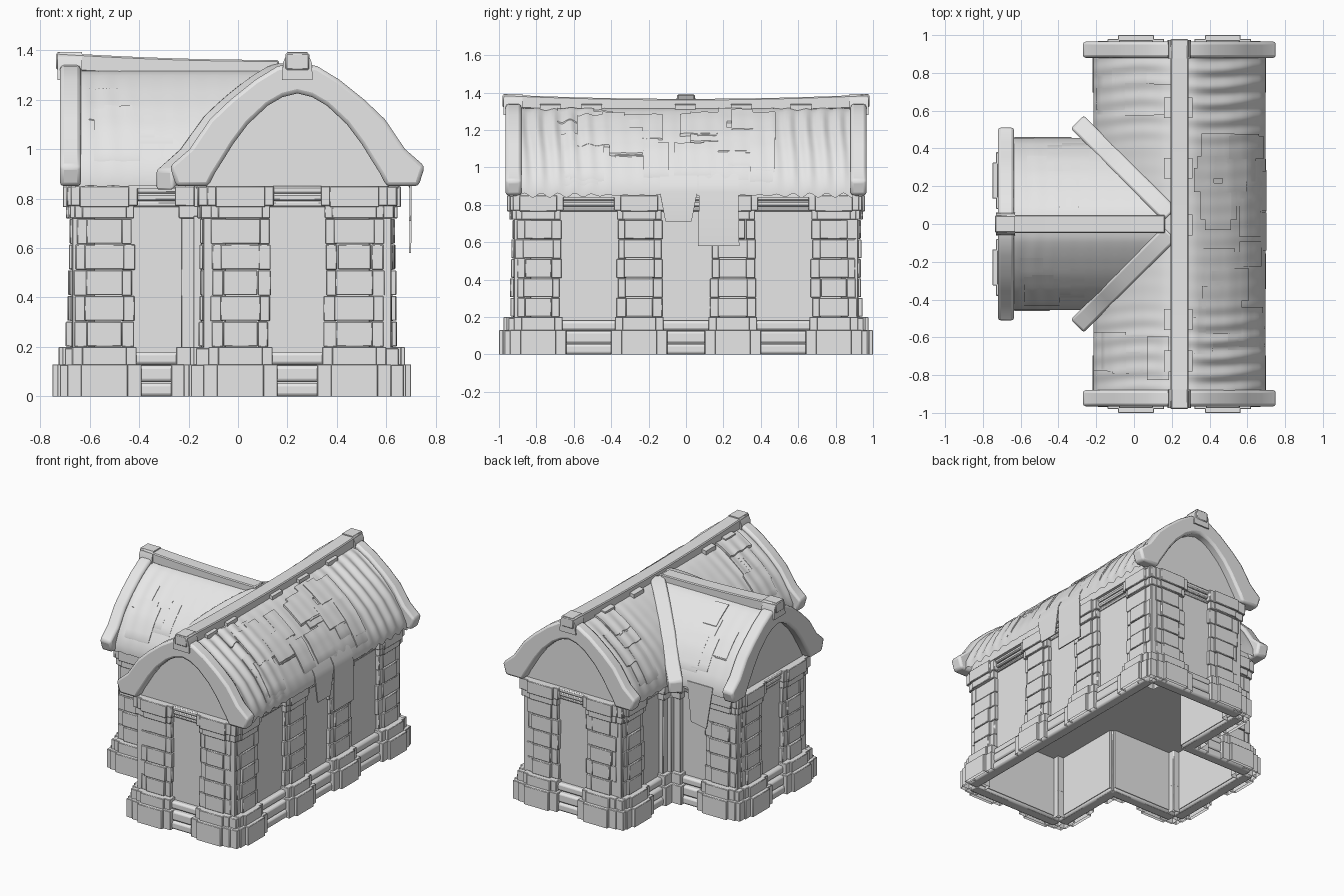
import bpy, bmesh, math, random
from mathutils import Vector

random.seed(4)
cube = bpy.data.objects.get("Cube")
if cube:
    bpy.data.objects.remove(cube)

stone = bpy.data.materials.new("pale grey stone")
stone.use_nodes = True
stone.diffuse_color = (0.8, 0.8, 0.8, 1)
stone.node_tree.nodes["Principled BSDF"].inputs["Base Color"].default_value = (0.8, 0.8, 0.8, 1)

parts = {}
CX = 0.24      # ridge line of the main hall
HALF = 0.36    # half width of both halls
END = 0.9      # main hall end wall
WING = -0.65   # wing end wall


def mesh_of(name):
    return parts.setdefault(name, bmesh.new())


def loft(name, rings):
    """Join equal rings of points into a closed solid."""
    bm = mesh_of(name)
    loops = [[bm.verts.new(p) for p in ring] for ring in rings]
    n = len(loops[0])
    faces = [bm.faces.new((a[i], a[(i + 1) % n], b[(i + 1) % n], b[i]))
             for a, b in zip(loops, loops[1:]) for i in range(n)]
    faces += [bm.faces.new(loops[0][::-1]), bm.faces.new(loops[-1])]
    bmesh.ops.recalc_face_normals(bm, faces=faces)


def box(name, a, b):
    (x0, y0, z0), (x1, y1, z1) = a, b
    loft(name, [[(x0, y0, z), (x1, y0, z), (x1, y1, z), (x0, y1, z)] for z in (z0, z1)])


def wall_box(name, wall, t0, t1, n0, n1, z0, z1):
    """Box in wall terms: t along the wall, n outward."""
    cx, cy, nx, ny = wall
    p = [(cx - ny * t + nx * n, cy + nx * t + ny * n, z)
         for t, n, z in ((t0, n0, z0), (t1, n1, z1))]
    box(name, *p)


def interp(table, d):
    d = abs(d)
    for (a, za), (b, zb) in zip(table, table[1:]):
        if d <= b or (b, zb) == table[-1]:
            return za + (zb - za) * (d - a) / (b - a)


def main_hall(d, u, z):
    return (CX + d, u, z)


def wing_hall(d, u, z):
    return (u, -d, z)


# Solid upper cores, hollow beneath
box("hall_core", (CX - HALF, -END, 0.45), (CX + HALF, END, 0.87))
box("wing_core", (WING, -HALF, 0.45), (0, HALF, 0.87))

# Walls: centre and outward direction, pier positions, spans along the wall
front, back = (CX, -END, 0, -1), (CX, END, 0, 1)
right, left = (CX + HALF, 0, 1, 0), (CX - HALF, 0, -1, 0)
wing_end = (WING, 0, -1, 0)
wing_front, wing_back = (0, -HALF, 0, -1), (0, HALF, 0, 1)
walls = [(front, (-0.23, 0.23), [(-HALF, HALF)]),
         (back, (-0.23, 0.23), [(-HALF, HALF)]),
         (right, (-0.79, -0.25, 0.25, 0.79), [(-END, END)]),
         (left, (-0.79, 0.79), [(-END, -HALF), (HALF, END)]),
         (wing_end, (-0.23, 0.23), [(-HALF, HALF)]),
         (wing_front, (-0.54,), [(WING, -0.12)]),
         (wing_back, (0.54,), [(0.12, -WING)])]


def pier(wall, t):
    for half, out, z0, z1 in ((0.15, 0.08, 0, 0.13), (0.095, 0.1, 0, 0.13),
                              (0.13, 0.06, 0.12, 0.2), (0.09, 0.075, 0.12, 0.2)):
        wall_box("pier_bases", wall, t - half, t + half, -0.01, out, z0, z1)
    for half, out, z0, z1 in ((0.12, 0.035, 0.72, 0.78), (0.09, 0.045, 0.72, 0.77),
                              (0.135, 0.045, 0.77, 0.85), (0.1, 0.058, 0.765, 0.85)):
        wall_box("pier_caps", wall, t - half, t + half, -0.01, out, z0, z1)
    # stacked stones between two thin jointed posts
    step = 0.52 / 5
    for i in range(5):
        z = 0.2 + i * step
        grow = random.uniform(-0.008, 0.008)
        lean = 0.042 - 0.003 * i
        wall_box("pier_stones", wall, t - 0.074 - grow, t + 0.074 + grow, -0.01,
                 lean + random.uniform(-0.005, 0.005), z + 0.002, z + step - 0.002)
        for s in (-1, 1):
            edge = 0.118 + random.uniform(-0.008, 0.008)
            wall_box("pier_posts", wall, t + s * 0.07, t + s * edge, -0.01,
                     0.025 + random.uniform(-0.004, 0.004), z, z + step - 0.002)


for wall, piers, spans in walls:
    for t in piers:
        pier(wall, t)
    for a, b in spans:
        wall_box("wall_panels", wall, a, b, -0.025, 0, 0.02, 0.46)
        # rounded steps below the openings and lintel bars above
        for out, z0, z1 in ((0.06, 0, 0.055), (0.055, 0.058, 0.125), (0.035, 0.128, 0.18)):
            wall_box("steps", wall, a, b, -0.02, out, z0, z1)
        for out, z0, z1 in ((0.014, 0.765, 0.79), (0.024, 0.79, 0.82), (0.03, 0.82, 0.85)):
            wall_box("lintels", wall, a, b, -0.01, out, z0, z1)

# Outer corner blocks
corners = [(CX + sx * HALF, sy * END, sx, sy) for sx in (-1, 1) for sy in (-1, 1)]
corners += [(WING, sy * HALF, -1, sy) for sy in (-1, 1)]
for x, y, sx, sy in corners:
    for name, out, z0, z1 in (("corner_bases", 0.07, 0, 0.128), ("corner_bases", 0.05, 0.12, 0.195),
                              ("corner_posts", 0.02, 0.19, 0.73), ("corner_caps", 0.03, 0.72, 0.775),
                              ("corner_caps", 0.041, 0.77, 0.848)):
        box(name, (x - sx * 0.07, y - sy * 0.07, z0), (x + sx * out, y + sy * out, z1))

# Inner corner blocks where the wing meets the hall
for s in (-1, 1):
    x, y = CX - HALF, s * HALF
    for name, long, short, z0, z1 in (("inner_bases", 0.15, 0.08, 0, 0.13), ("inner_bases", 0.13, 0.06, 0.12, 0.2),
                                      ("inner_posts", 0.11, 0.03, 0.19, 0.73), ("inner_posts", 0.06, 0.06, 0.19, 0.73),
                                      ("inner_caps", 0.12, 0.045, 0.72, 0.775), ("inner_caps", 0.135, 0.06, 0.77, 0.85)):
        box(name, (x + 0.01, y - s * 0.01, z0), (x - long, y + s * short, z1))
        box(name, (x + 0.01, y - s * 0.01, z0), (x - short, y + s * long, z1))

# Base stones are hollow shells, open underneath
for name in ("pier_bases", "corner_bases", "inner_bases"):
    bm = parts[name]
    under = [f for f in bm.faces if f.calc_center_median().z < 0.001 or abs(f.calc_center_median().z - 0.12) < 0.001]
    bmesh.ops.delete(bm, geom=under, context="FACES_ONLY")

# Roof profiles: distance from the ridge, height
roof = [(0, 1.325), (0.08, 1.308), (0.17, 1.25), (0.27, 1.17), (0.354, 1.08), (0.42, 0.975), (0.455, 0.9)]
outer = [(0, 1.35), (0.08, 1.335), (0.17, 1.28), (0.27, 1.2), (0.354, 1.12), (0.435, 1.0), (0.515, 0.93), (0.49, 0.85)]
inner = [(0, 1.225), (0.06, 1.21), (0.12, 1.175), (0.2, 1.1), (0.26, 1.02), (0.3, 0.955), (0.335, 0.9), (0.36, 0.85)]


def mirrored(half):
    return [(-d, z) for d, z in half[:0:-1]] + half


def arch_band(name, hall, top, low, u0, u1):
    loft(name, [[hall(a, u0, za), hall(a, u1, za), hall(b, u1, zb), hall(b, u0, zb)]
                for (a, za), (b, zb) in zip(mirrored(top), mirrored(low))])


def roof_sheet(name, hall, d0, d1, u0, u1, lift, thick, ripple, cols):
    """Curved covering with ripples running down the slope."""
    rows = max(4, int((u1 - u0) / 0.012))
    rings = []
    for i in range(rows + 1):
        u = u0 + (u1 - u0) * i / rows
        fade = min(1, max(0.12, (abs(u) - 0.35) * 4)) * ripple
        top = []
        for j in range(cols + 1):
            d = d0 + (d1 - d0) * j / cols
            side = 1 if d > 0 else 0.4
            wave = side * fade * math.sin(u * 70 + math.sin(d * 9)) * min(1, abs(d) * 6)
            top.append((d, interp(roof, d) + lift + wave))
        ring = [hall(d, u, z) for d, z in top]
        ring += [hall(d, u, z - thick) for d, z in reversed(top)]
        rings.append(ring)
    loft(name, rings)


roof_sheet("hall_roof", main_hall, -0.455, 0.455, -0.89, 0.89, 0, 0.05, 0.012, 28)
roof_sheet("wing_roof", wing_hall, -0.455, 0.455, -0.66, 0.2, 0, 0.05, 0.003, 28)

# Worn overlapping slates
for i in range(40):
    s = 1 if i % 3 else -1
    u = random.uniform(-0.75, 0.4) if s > 0 else random.choice((-0.8, 0.58)) + random.uniform(-0.03, 0.05)
    d = random.uniform(0.04, 0.32)
    ends = sorted((s * d, s * min(0.455, d + random.uniform(0.1, 0.2))))
    roof_sheet("hall_slates", main_hall, *ends, u, u + random.uniform(0.1, 0.24),
               random.uniform(0.005, 0.016), 0.03, 0.01, 6)
for i in range(12):
    s = 1 if i % 2 else -1
    u, d = random.uniform(-0.62, -0.35), random.uniform(0.05, 0.3)
    ends = sorted((s * d, s * (d + 0.14)))
    roof_sheet("wing_slates", wing_hall, *ends, u, u + random.uniform(0.08, 0.2),
               random.uniform(0.003, 0.009), 0.02, 0.003, 6)

# Gable fill and curved gable boards
fill = [(d * 0.9, z - 0.035) for d, z in roof]
base = [(d, 0.84) for d, z in fill]
arch_band("hall_gables", main_hall, fill, base, -0.905, 0.905)
arch_band("wing_gable", wing_hall, fill, base, -0.655, 0)
for hall, name, ends in ((main_hall, "hall_gable_boards", ((-1, END), (1, END))),
                         (wing_hall, "wing_gable_boards", ((-1, -WING + 0.005),))):
    for s, e in ends:
        arch_band(name, hall, outer, inner, s * (e - 0.02), s * (e + 0.065))


def beam(name, path, side, thick):
    side, down = Vector(side), Vector((0, 0, thick))
    loft(name, [[p - side, p + side, p + side - down, p - side - down]
                for p in map(Vector, path)])


# Sagging ridge beams with end blocks
ridge = [(-0.98 + 1.96 * i / 16) for i in range(17)]
beam("hall_ridge", [(CX, u, 1.366 + 0.024 * u * u) for u in ridge], (0.048, 0, 0), 0.07)
beam("wing_ridge", [(-0.735 + 0.09 * i, 0, 1.36 + 0.03 * (1 - i / 10) ** 2) for i in range(11)],
     (0, 0.048, 0), 0.07)
for hall, ends in ((main_hall, (-0.975, 0.975)), (wing_hall, (-0.73,))):
    for e in ends:
        s = math.copysign(0.05, e)
        loft("ridge_end_blocks", [[hall(-0.062, u, 1.28), hall(0.062, u, 1.28), hall(0.058, u, 1.35),
                                   hall(0.04, u, 1.392), hall(-0.04, u, 1.392), hall(-0.058, u, 1.35)]
                                  for u in (e, e - s * 2)])
for u in (-0.72, -0.5, 0.0, 0.3, 0.62):
    roof_sheet("ridge_saddles", main_hall, -0.08, 0.07, u - 0.06, u + 0.05, 0.024, 0.03, 0, 6)

# Valley boards
for s in (-1, 1):
    path = [(CX - d, s * d, interp(outer[:-1], d) + 0.008) for d in [0.05 + 0.049 * i for i in range(11)]]
    beam("valley_boards", path, (0.034, s * 0.034, 0), 0.085)

# Ragged sheets curling over the eaves and hanging down
for y0, y1, low, skew in ((-0.14, 0.06, 0.71, 0.03), (0.07, 0.28, 0.58, -0.005)):
    loft("hanging_sheets", [[(x, y0, z), (x, y1, z), (x - 0.008, y1, z - 0.004), (x - 0.008, y0, z - 0.004)]
                            for x, z in ((0.655, 0.985), (0.694, 0.915), (0.702, 0.87))]
         + [[(x, y, low) for x, y in ((0.7, y0 + skew), (0.7, y1 - skew), (0.692, y1 - skew), (0.692, y0 + skew))]])
loft("hanging_sheets", [[(-0.53, y, 0.9), (-0.33, y, 0.9), (-0.36, y, 0.62), (-0.48, y, 0.6)]
                        for y in (0.452, 0.46)])

# Turn the collected parts into objects
rounded = {"steps": 0.014, "lintels": 0.008, "hall_gable_boards": 0.016, "wing_gable_boards": 0.016,
           "valley_boards": 0.012, "hall_ridge": 0.006, "wing_ridge": 0.006}
for name, bm in parts.items():
    width = rounded.get(name, 0.003 if name.startswith(("pier", "corner", "inner")) else 0)
    mesh = bpy.data.meshes.new(name)
    bm.to_mesh(mesh)
    bm.free()
    mesh.materials.append(stone)
    obj = bpy.data.objects.new(name, mesh)
    bpy.context.collection.objects.link(obj)
    bpy.ops.object.select_all(action="DESELECT")
    obj.select_set(True)
    bpy.context.view_layer.objects.active = obj
    bpy.ops.object.shade_smooth_by_angle(angle=math.radians(35))
    if width:
        bevel = obj.modifiers.new("soft edges", "BEVEL")
        bevel.width, bevel.segments = width, 2 if width > 0.01 else 1
        bevel.limit_method, bevel.angle_limit = "ANGLE", math.radians(40)
